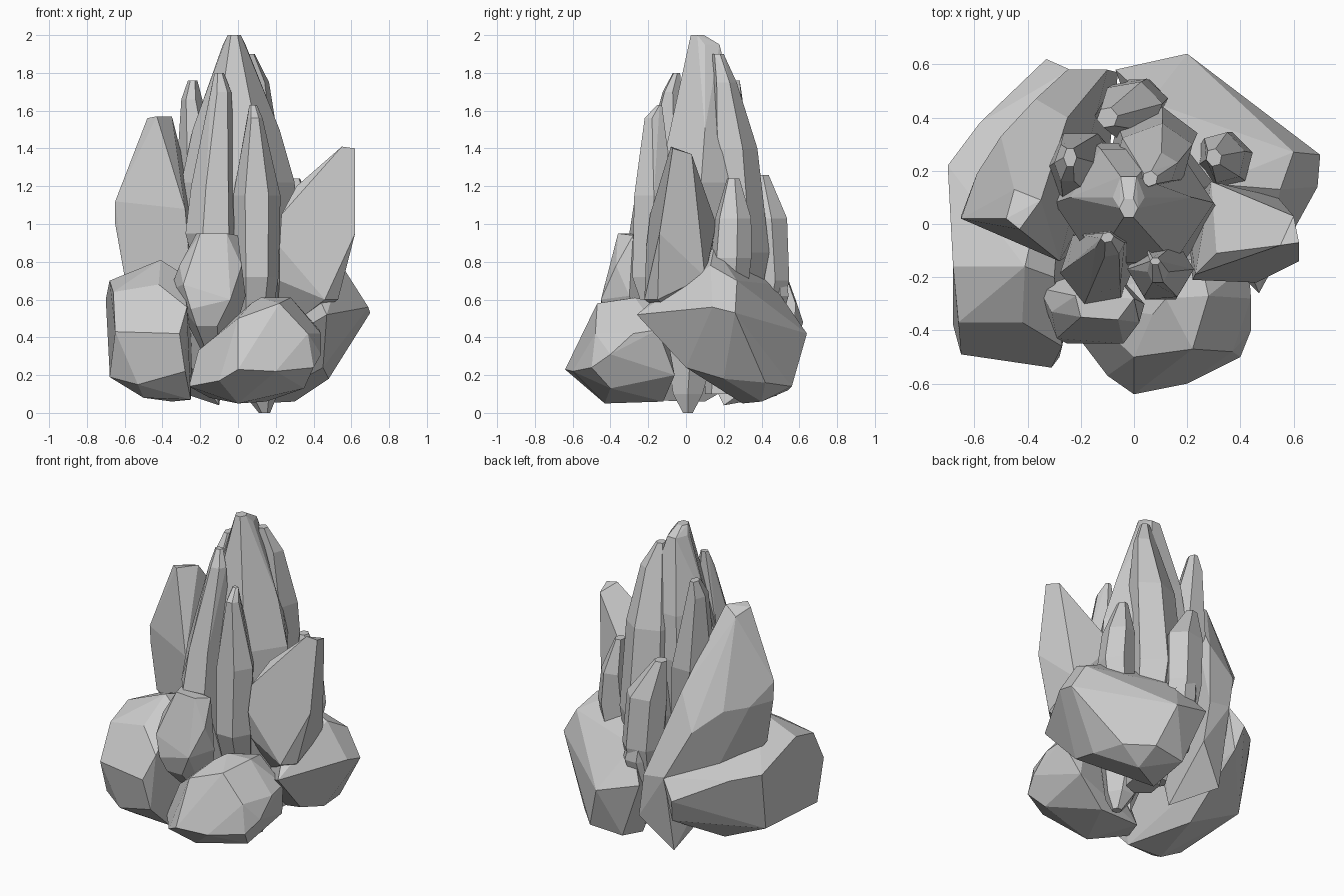
import bpy, bmesh, math


def hull(name, points):
    """Flat-faced convex stone around a handful of corner points."""
    bm = bmesh.new()
    for p in points:
        bm.verts.new(p)
    bmesh.ops.convex_hull(bm, input=bm.verts)
    loose = [v for v in bm.verts if not v.link_faces]
    bmesh.ops.delete(bm, geom=loose, context='VERTS')
    bmesh.ops.dissolve_limit(bm, angle_limit=math.radians(7),
                             verts=bm.verts, edges=bm.edges)
    bmesh.ops.recalc_face_normals(bm, faces=bm.faces)
    me = bpy.data.meshes.new(name)
    bm.to_mesh(me)
    bm.free()
    ob = bpy.data.objects.new(name, me)
    bpy.context.collection.objects.link(ob)
    return ob


def crystal(name, rings, yaw=0, sides=6):
    """Faceted shard from stacked rings (x, y, z, radius_x, radius_y)."""
    c, s = math.cos(math.radians(yaw)), math.sin(math.radians(yaw))
    pts = []
    for x, y, z, rx, ry in rings:
        for k in range(sides):
            a = 2 * math.pi * k / sides
            u, v = rx * math.cos(a), ry * math.sin(a)
            pts.append((x + u * c - v * s, y + u * s + v * c, z))
    return hull(name, pts)


# Tall spires in the middle
crystal("main_spire", [(.14, .01, 0, .03, .03), (.12, .01, .1, .09, .09),
                       (.02, .05, .75, .30, .25), (0, .08, 1.22, .30, .26),
                       (-.01, .10, 1.5, .23, .21), (-.02, .10, 1.95, .06, .09),
                       (-.02, .06, 2, .035, .04)])
crystal("back_spire", [(.10, .2, .1, .1, .1), (.07, .28, .85, .18, .16),
                       (.07, .245, 1.4, .16, .13), (.08, .20, 1.75, .09, .065),
                       (.06, .17, 1.9, .03, .03)], 20)
crystal("left_back_spire", [(-.05, .15, .2, .06, .06), (-.2, .21, 1.2, .13, .15),
                            (-.25, .23, 1.66, .05, .08), (-.24, .25, 1.76, .025, .04)])
crystal("front_left_spire", [(-.03, -.05, .3, .08, .08), (-.14, -.16, .95, .14, .15),
                             (-.13, -.14, 1.2, .12, .13), (-.09, -.08, 1.7, .055, .045),
                             (-.10, -.05, 1.8, .025, .02)], 10)
crystal("front_right_spire", [(.08, -.08, .3, .07, .07), (.10, -.18, .72, .115, .12),
                              (.10, -.17, 1.15, .125, .12), (.09, -.18, 1.56, .04, .045),
                              (.08, -.14, 1.63, .02, .015)])

# Small shards at the back
crystal("right_back_shard", [(.28, .22, .3, .07, .07), (.34, .24, .82, .11, .11),
                             (.33, .25, 1.03, .09, .10), (.30, .25, 1.24, .03, .035)], 15)
crystal("back_shard", [(0, .38, .3, .08, .08), (.0, .45, .7, .13, .10),
                       (-.02, .43, 1.03, .13, .11), (-.10, .40, 1.26, .04, .04)], 10)
crystal("low_back_shard", [(-.02, .4, .3, .06, .06), (.02, .50, .62, .08, .05),
                           (-.01, .48, .85, .06, .04), (-.03, .46, .96, .02, .02)])

# Broad slabs leaning out to each side
hull("left_slab", [(-.48, .02, 1.56), (-.43, -.02, 1.57), (-.35, .09, 1.57),
                   (-.45, .13, 1.53), (-.65, .02, 1.12), (-.65, .03, 1.0),
                   (-.60, .02, .72), (-.28, -.14, 1.08), (-.25, -.12, .7),
                   (-.59, .19, 1.0), (-.50, .33, 1.0), (-.37, .47, .88),
                   (-.25, .40, 1.1), (-.10, .58, .58), (-.25, .58, .6),
                   (-.06, .57, .3), (-.25, .48, .09), (-.1, .2, .04)])
hull("right_slab", [(.55, -.08, 1.41), (.62, -.07, 1.40), (.60, .03, 1.37),
                    (.62, -.14, .95), (.57, .09, .95), (.54, .10, .72),
                    (.53, -.15, .60), (.46, -.22, .60), (.22, -.21, .88),
                    (.23, -.19, 1.05), (.31, -.11, 1.2), (.29, .16, 1.0),
                    (.2, .05, .4), (.22, -.18, .7)])

# Rounded boulders around the foot
hull("left_boulder", [(-.68, -.16, .70), (-.41, -.16, .81), (-.30, -.2, .74),
                      (-.66, -.37, .64), (-.42, -.37, .68), (-.65, -.49, .43),
                      (-.31, -.54, .42), (-.27, -.46, .56), (-.68, -.38, .19),
                      (-.53, -.46, .15), (-.5, -.35, .08), (-.28, -.5, .22),
                      (-.25, -.35, .07), (-.70, .22, .60), (-.68, .15, .22),
                      (-.58, .38, .59), (-.33, .62, .48), (-.24, .58, .60),
                      (-.3, .57, .33), (-.35, .1, .06)])
hull("front_middle_boulder", [(-.2, -.35, .95), (-.06, -.36, .95), (.0, -.28, .94),
                              (-.22, -.27, .95), (-.31, -.33, .78), (-.36, -.24, .65),
                              (-.29, -.43, .68), (-.25, -.45, .55), (-.04, -.45, .6),
                              (.02, -.37, .78), (.04, -.3, .62), (-.22, -.42, .46),
                              (-.11, -.42, .46), (-.1, -.15, .15), (-.1, -.15, .85)])
hull("front_boulder", [(.07, -.34, .58), (.12, -.28, .61), (.28, -.27, .61),
                       (.22, -.47, .58), (0, -.5, .50), (.37, -.48, .42),
                       (.43, -.15, .44), (.44, -.28, .42), (.44, -.4, .31),
                       (.40, -.50, .24), (0, -.64, .23), (.2, -.6, .22),
                       (-.1, -.57, .17), (-.26, -.36, .14), (-.21, -.3, .33),
                       (.35, -.4, .13), (0, -.43, .05), (.15, -.12, .06),
                       (.36, -.06, .2), (.25, -.13, .58), (-.15, -.15, .08)])
hull("right_boulder", [(.70, .26, .53), (.69, .14, .56), (.60, 0, .58),
                       (.60, .27, .70), (.55, .13, .78), (.47, -.26, .52),
                       (.46, -.2, .57), (.3, .15, .88), (.2, .64, .42),
                       (-.07, .58, .5), (.06, .46, .68), (.48, .2, .18),
                       (.44, .42, .16), (.3, .56, .14), (.08, .54, .12),
                       (.3, .4, .06), (.1, .3, .05), (.45, 0, .24), (.1, .1, .3)])
